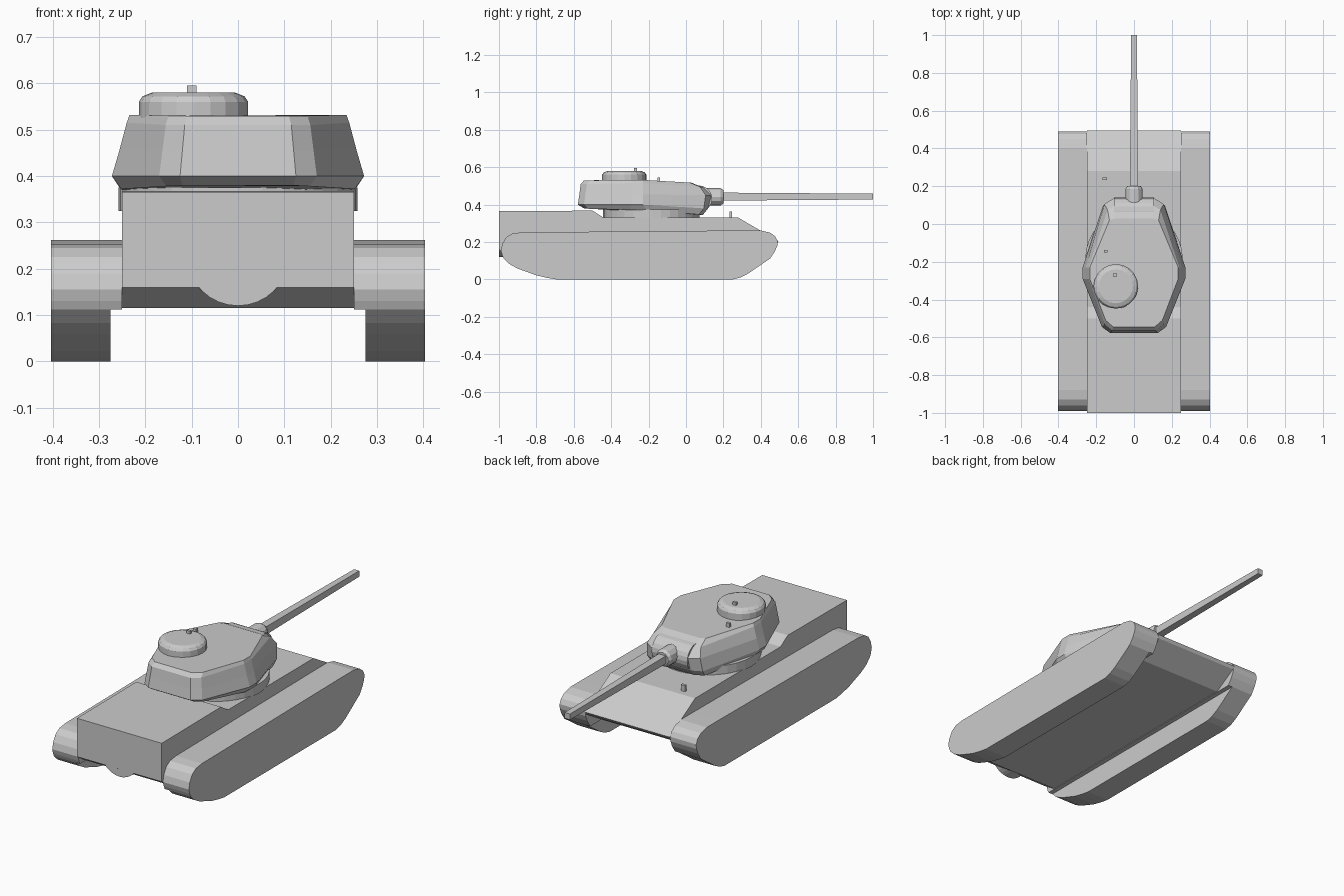
import bpy, bmesh, math
from mathutils import Matrix

if "Cube" in bpy.data.objects:
    bpy.data.objects.remove(bpy.data.objects["Cube"])


def finish(name, bm, mirror=False):
    bmesh.ops.recalc_face_normals(bm, faces=bm.faces)
    me = bpy.data.meshes.new(name)
    bm.to_mesh(me)
    bm.free()
    ob = bpy.data.objects.new(name, me)
    bpy.context.collection.objects.link(ob)
    if mirror:
        ob.modifiers.new("mirror", 'MIRROR').use_mirror_merge = False
    return ob


def loft(name, rings, mirror=False):
    """Closed skin through rings of 3D points, with both ends capped."""
    bm = bmesh.new()
    vs = [[bm.verts.new(p) for p in r] for r in rings]
    n = len(rings[0])
    for a, b in zip(vs, vs[1:]):
        for i in range(n):
            j = (i + 1) % n
            bm.faces.new((a[i], a[j], b[j], b[i]))
    bm.faces.new(vs[0])
    bm.faces.new(vs[-1])
    return finish(name, bm, mirror)


def prism(name, profile, x0, x1, mirror=False):
    """Extrude a (y, z) profile along x."""
    return loft(name, [[(x, y, z) for y, z in profile] for x in (x0, x1)], mirror)


def turned(name, profile, sides, axis='Z', at=(0, 0, 0), turn=0.0):
    """Stack of round sections given as (radius, height)."""
    rot = {'Z': Matrix(), 'Y': Matrix.Rotation(-math.pi / 2, 4, 'X'),
           'X': Matrix.Rotation(math.pi / 2, 4, 'Y')}[axis]
    ob = loft(name, [[(r * math.cos(turn + 2 * math.pi * i / sides),
                       r * math.sin(turn + 2 * math.pi * i / sides), h)
                      for i in range(sides)] for r, h in profile])
    ob.data.transform(Matrix.Translation(at) @ rot)
    return ob


def box(name, centre, size):
    bm = bmesh.new()
    bmesh.ops.create_cube(bm, size=1)
    bmesh.ops.scale(bm, vec=size, verts=bm.verts)
    bmesh.ops.translate(bm, vec=centre, verts=bm.verts)
    return finish(name, bm)


# Hull with raised engine deck, sloped nose and undercut tail
prism("hull", [(-1, .16), (-1, .365), (-.5, .368), (-.44, .33), (.28, .33),
               (.495, .205), (.485, .19), (.36, .115), (-.93, .115)], -.25, .25)
# Rounded bulge under the rear plate
turned("rear_bulge", [(.11, -.999), (.11, -.88)], 32, 'Y', (0, 0, .23))

# Track blocks, and the narrower sponson joining them to the hull
upper = [(.45, .112), (.475, .15), (.488, .18), (.49, .205), (.477, .23), (.45, .25),
         (.40, .262), (.30, .262), (-.88, .252), (-.93, .245), (-.962, .225),
         (-.982, .19), (-.99, .155), (-.983, .13), (-.975, .112)]
lower = [(-.945, .083), (-.90, .058), (-.80, .022), (-.74, .008), (-.69, 0),
         (.25, 0), (.29, .01), (.33, .03)]
prism("track", upper + lower, .275, .403, True)
prism("track_sponson", upper, .25, .275, True)

# Turret ring
turned("turret_ring", [(.258, .325), (.258, .375)], 32, at=(0, -.185, 0))

# Turret: half outlines (x, y, z) per level, rear to front
levels = [
    [(.12, -.545, .38), (.155, -.52, .378), (.252, -.3, .372), (.252, -.21, .37),
     (.16, .07, .347), (.11, .09, .345)],
    [(.125, -.578, .40), (.17, -.545, .40), (.272, -.29, .40), (.272, -.23, .40),
     (.165, .095, .38), (.115, .118, .38)],
    [(.12, -.57, .455), (.163, -.538, .455), (.256, -.29, .455), (.256, -.23, .455),
     (.157, .105, .45), (.11, .135, .45)],
    [(.115, -.563, .51), (.156, -.53, .51), (.24, -.29, .515), (.24, -.23, .515),
     (.14, .075, .495), (.105, .095, .49)],
    [(.11, -.545, .53), (.15, -.51, .53), (.234, -.29, .532), (.234, -.23, .532),
     (.13, .02, .518), (.10, .03, .517)],
]
loft("turret", [h + [(-x, y, z) for x, y, z in reversed(h)] for h in levels])

# Gun: rounded mantlet, collar and tapering square barrel
turned("gun_mantlet", [(.07, -.105), (.07, .105)], 20, 'X', (0, .07, .432))
turned("gun_collar", [(.046, .11), (.046, .185), (.036, .2)], 12, 'Y', (0, 0, .442))
turned("gun_barrel", [(.03, .19), (.022, 1.0)], 4, 'Y', (0, 0, .443), math.pi / 4)

# Commander's cupola
turned("cupola", [(.118, .525), (.118, .56), (.11, .572), (.09, .58)], 20,
       at=(-.096, -.33, 0))

# Small vision blocks on cupola, turret roof and hull deck
box("cupola_periscope", (-.1, -.27, .583), (.02, .014, .024))
box("roof_periscope", (-.15, -.145, .534), (.02, .014, .022))
box("driver_periscope", (-.155, .24, .345), (.025, .014, .035))
